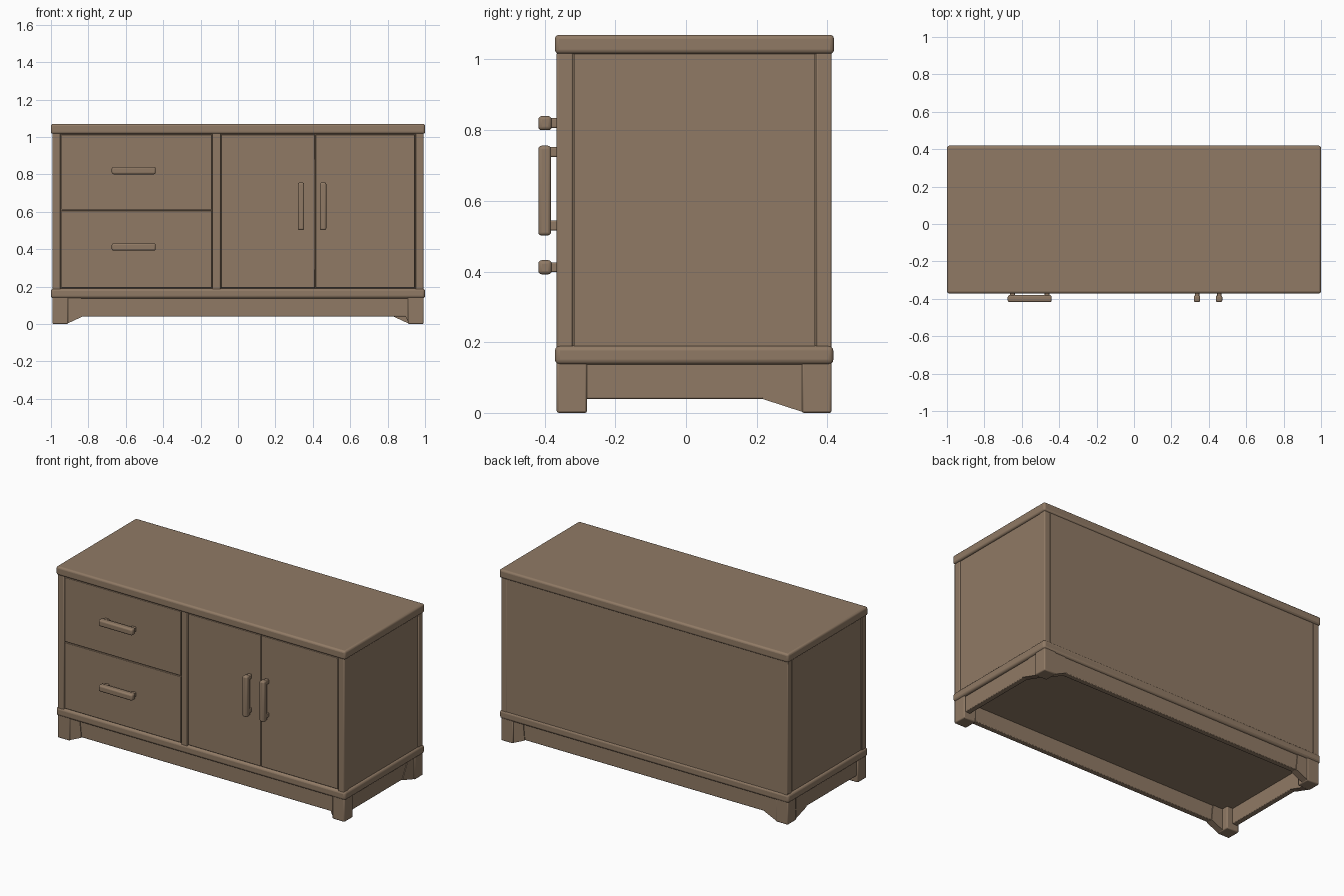
import bpy, bmesh, math

if "Cube" in bpy.data.objects:
    bpy.data.objects.remove(bpy.data.objects["Cube"])

wood = bpy.data.materials.new("brown wood")
wood.diffuse_color = (0.28, 0.195, 0.13, 1)
wood.use_nodes = True
wood.node_tree.nodes["Principled BSDF"].inputs["Base Color"].default_value = wood.diffuse_color


def finish(name, bm, bevel=0.0, segs=2):
    bmesh.ops.recalc_face_normals(bm, faces=bm.faces)
    me = bpy.data.meshes.new(name)
    bm.to_mesh(me)
    bm.free()
    ob = bpy.data.objects.new(name, me)
    bpy.context.collection.objects.link(ob)
    me.materials.append(wood)
    if bevel:
        m = ob.modifiers.new("bevel", "BEVEL")
        m.width, m.segments = bevel, segs
    bpy.ops.object.select_all(action="DESELECT")
    ob.select_set(True)
    bpy.context.view_layer.objects.active = ob
    bpy.ops.object.shade_smooth_by_angle(angle=math.radians(35))
    return ob


def box(name, x, y, z, bevel=0.0, segs=2):
    bm = bmesh.new()
    bmesh.ops.create_cube(bm, size=1)
    for v in bm.verts:
        for i, (a, b) in enumerate((x, y, z)):
            v.co[i] = (a + b) / 2 + v.co[i] * (b - a)
    return finish(name, bm, bevel, segs)


def prism(name, pts, axis, a, b):
    """Extrude a (horizontal, z) outline along x (axis 0) or y (axis 1)."""
    bm = bmesh.new()
    place = (lambda h, z: (a, h, z)) if axis == 0 else (lambda h, z: (h, a, z))
    f = bm.faces.new([bm.verts.new(place(h, z)) for h, z in pts])
    r = bmesh.ops.extrude_face_region(bm, geom=[f])
    for v in r["geom"]:
        if isinstance(v, bmesh.types.BMVert):
            v.co[axis] = b
    return finish(name, bm)


F, B = -0.366, 0.412      # front and back planes of the cabinet

# Carcass, top board and base moulding
box("cabinet_body", (-0.982, 0.982), (-0.345, 0.408), (0.14, 1.03))
box("top_board", (-1, 1), (-0.371, 0.419), (1.016, 1.07), 0.012, 3)
box("base_moulding", (-1, 1), (-0.371, 0.417), (0.137, 0.19), 0.014, 3)

# Frame: corner posts and the divider between drawers and doors
for n, s in (("left", -1), ("right", 1)):
    x = sorted((s * 0.991, s * 0.948))
    box(n + "_front_post", x, (F, -0.32), (0.18, 1.02), 0.005)
    box(n + "_back_post", x, (0.368, B), (0.18, 1.02), 0.005)
    # Side panel sits just behind the posts
    box(n + "_side_panel", sorted((s * 0.97, s * 0.987)), (-0.317, 0.365), (0.185, 1.02))
box("back_panel", (-0.95, 0.95), (0.39, 0.411), (0.185, 1.02))
box("divider_post", (-0.138, -0.094), (F, -0.33), (0.18, 1.02), 0.004)

# Drawer and door fronts
for name, x, z in (("lower_drawer", (-0.945, -0.141), (0.193, 0.606)),
                   ("upper_drawer", (-0.945, -0.141), (0.611, 1.013)),
                   ("left_door", (-0.091, 0.412), (0.193, 1.013)),
                   ("right_door", (0.415, 0.945), (0.193, 1.013))):
    box(name, x, (-0.363, -0.335), z, 0.003)

# Drawer handles: bar on two short posts
for n, z in (("lower", 0.412), ("upper", 0.82)):
    box(n + "_drawer_handle", (-0.675, -0.44), (-0.418, -0.38), (z - 0.02, z + 0.02), 0.01, 3)
    for x in (-0.65, -0.465):
        box(n + "_drawer_handle_post", (x - 0.014, x + 0.014), (-0.395, -0.355), (z - 0.014, z + 0.014), 0.004)

# Door handles: upright bar on two short posts
for n, x in (("left", 0.337), ("right", 0.455)):
    box(n + "_door_handle", (x - 0.017, x + 0.017), (-0.418, -0.382), (0.502, 0.756), 0.009, 3)
    for z in (0.53, 0.738):
        box(n + "_door_handle_post", (x - 0.012, x + 0.012), (-0.395, -0.355), (z - 0.014, z + 0.014), 0.004)

# Plinth skirts, leaving the underside open
box("front_skirt", (-0.95, 0.95), (-0.358, -0.325), (0.04, 0.15), 0.004)
box("back_skirt", (-0.95, 0.95), (0.37, 0.404), (0.04, 0.15), 0.004)
for n, s in (("left", -1), ("right", 1)):
    box(n + "_skirt", sorted((s * 0.982, s * 0.948)), (-0.34, 0.39), (0.04, 0.15), 0.004)

# Feet, with sloping brackets running into the skirts
for n, s in (("left", -1), ("right", 1)):
    x = sorted((s * 0.992, s * 0.908))
    box(n + "_front_foot", x, (F, -0.28), (0, 0.15), 0.006)
    box(n + "_back_foot", x, (0.328, B), (0, 0.15), 0.006)
    prism(n + "_back_side_bracket", [(0.335, 0.001), (0.335, 0.138), (0.27, 0.138), (0.215, 0.04)],
          0, s * 0.945, s * 0.986)
    for part, a, b in (("front", -0.362, -0.32), ("back", 0.365, 0.408)):
        reach = 0.83 if (part == "back" or s < 0) else 0.895
        prism(f"{n}_{part}_bracket", [(s * 0.915, 0.001), (s * 0.915, 0.138),
                                      (s * (reach + 0.01), 0.138), (s * reach, 0.04)], 1, a, b)
